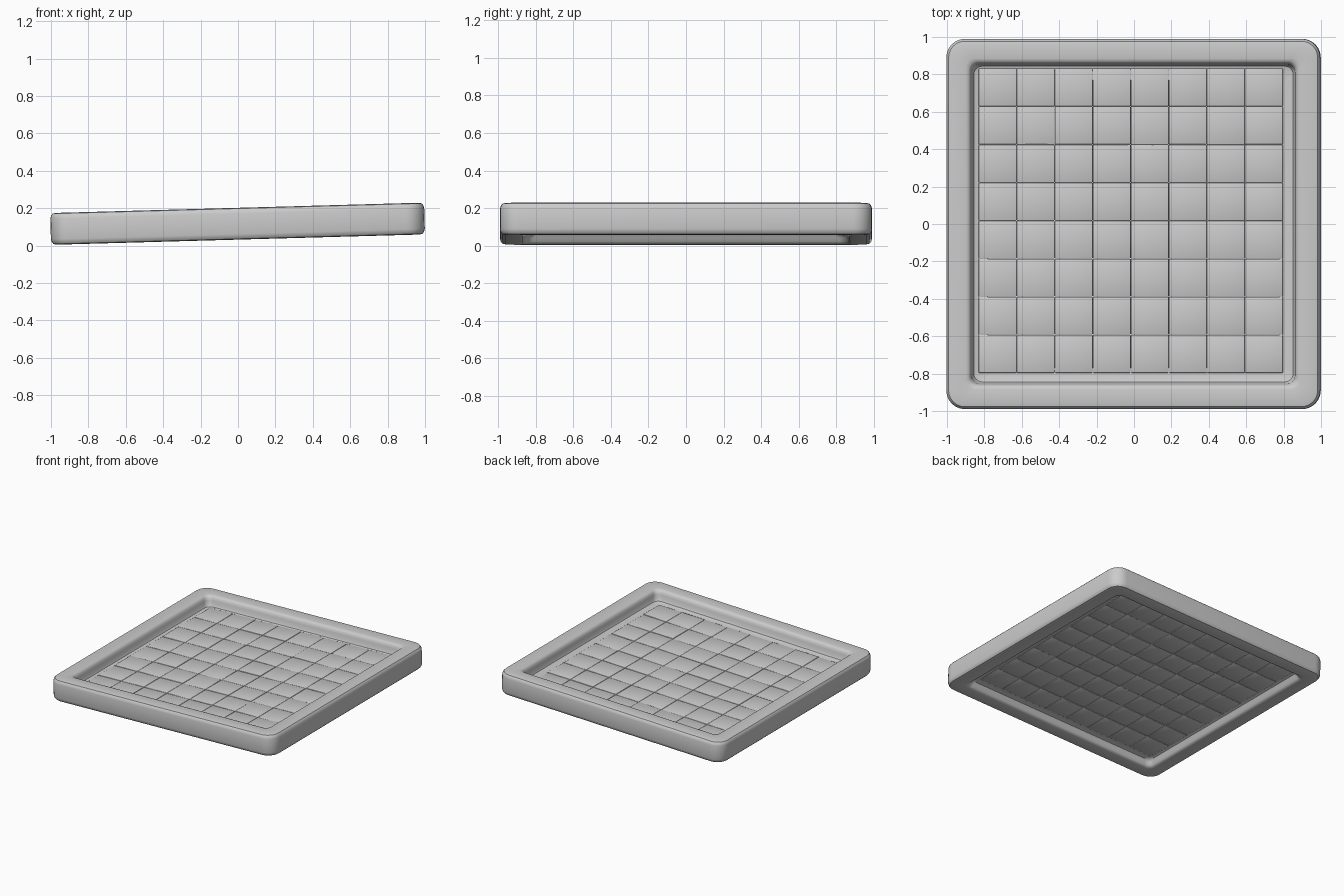
import bpy, bmesh, math, random
from mathutils import Matrix, Vector

if "Cube" in bpy.data.objects:
    bpy.data.objects.remove(bpy.data.objects["Cube"])

random.seed(4)
grey = bpy.data.materials.new("plain grey")
grey.diffuse_color = (0.6, 0.6, 0.6, 1)
grey.use_nodes = True
grey.node_tree.nodes["Principled BSDF"].inputs["Base Color"].default_value = grey.diffuse_color

HX, HY = 1.0, 0.99          # outer half sizes
TILT = math.radians(-1.6)   # whole board leans up towards +x
PLACE = Matrix.Translation((0, 0, 0.032)) @ Matrix.Rotation(TILT, 4, 'Y')


def finish(bm, name, angle=35):
    bmesh.ops.recalc_face_normals(bm, faces=bm.faces)
    bm.transform(PLACE)
    me = bpy.data.meshes.new(name)
    bm.to_mesh(me)
    bm.free()
    me.materials.append(grey)
    ob = bpy.data.objects.new(name, me)
    bpy.context.collection.objects.link(ob)
    bpy.ops.object.select_all(action='DESELECT')
    ob.select_set(True)
    bpy.context.view_layer.objects.active = ob
    bpy.ops.object.shade_smooth_by_angle(angle=math.radians(angle))
    return ob


def rounded_loop(bm, inset, z, steps=6):
    """Rounded rectangle of vertices, inset from the outer size."""
    r = max(0.10 - inset, 0.045)
    x, y = HX - inset - r, HY - inset - r
    verts = []
    for k, (sx, sy) in enumerate([(1, 1), (-1, 1), (-1, -1), (1, -1)]):
        for i in range(steps + 1):
            a = math.pi / 2 * (k + i / steps)
            verts.append(bm.verts.new((sx * x + r * math.cos(a), sy * y + r * math.sin(a), z)))
    return verts


# Frame: rounded cross-section with a thin inner lip that holds the tiles
profile = [(0, 0.03), (0, 0.14), (0.004, 0.155), (0.013, 0.166), (0.03, 0.17),
           (0.105, 0.17), (0.12, 0.166), (0.129, 0.155), (0.135, 0.135),
           (0.138, 0.105), (0.146, 0.09), (0.16, 0.084), (0.22, 0.083),
           (0.22, 0.057), (0.16, 0.056), (0.146, 0.05), (0.137, 0.035),
           (0.129, 0.014), (0.12, 0.004), (0.105, 0), (0.03, 0),
           (0.013, 0.004), (0.004, 0.015)]
bm = bmesh.new()
loops = [rounded_loop(bm, d, z) for d, z in profile]
for a, b in zip(loops, loops[1:] + loops[:1]):
    n = len(a)
    for i in range(n):
        j = (i + 1) % n
        bm.faces.new((a[i], a[j], b[j], b[i]))
finish(bm, "frame")

# Tiles: 8 x 8 slightly uneven bevelled squares
N, PITCH = 8, 0.2035
CENTRE = Vector((-0.015, 0.018, 0.07))
bm = bmesh.new()
for i in range(N):
    for j in range(N):
        pos = CENTRE + Vector(((i - 3.5) * PITCH, (j - 3.5) * PITCH, random.uniform(-0.001, 0.001)))
        lean = Matrix.Rotation(random.uniform(-0.01, 0.01), 4, 'X') @ Matrix.Rotation(random.uniform(-0.01, 0.01), 4, 'Y')
        size = Matrix.Diagonal((PITCH - 0.001, PITCH - 0.001, 0.035, 1))
        tile = bmesh.ops.create_cube(bm, size=1, matrix=Matrix.Translation(pos) @ lean @ size)
        edges = {e for v in tile["verts"] for e in v.link_edges}
        bmesh.ops.bevel(bm, geom=list(edges), offset=0.003, segments=2, profile=0.5, affect='EDGES')
finish(bm, "tiles", 50)
